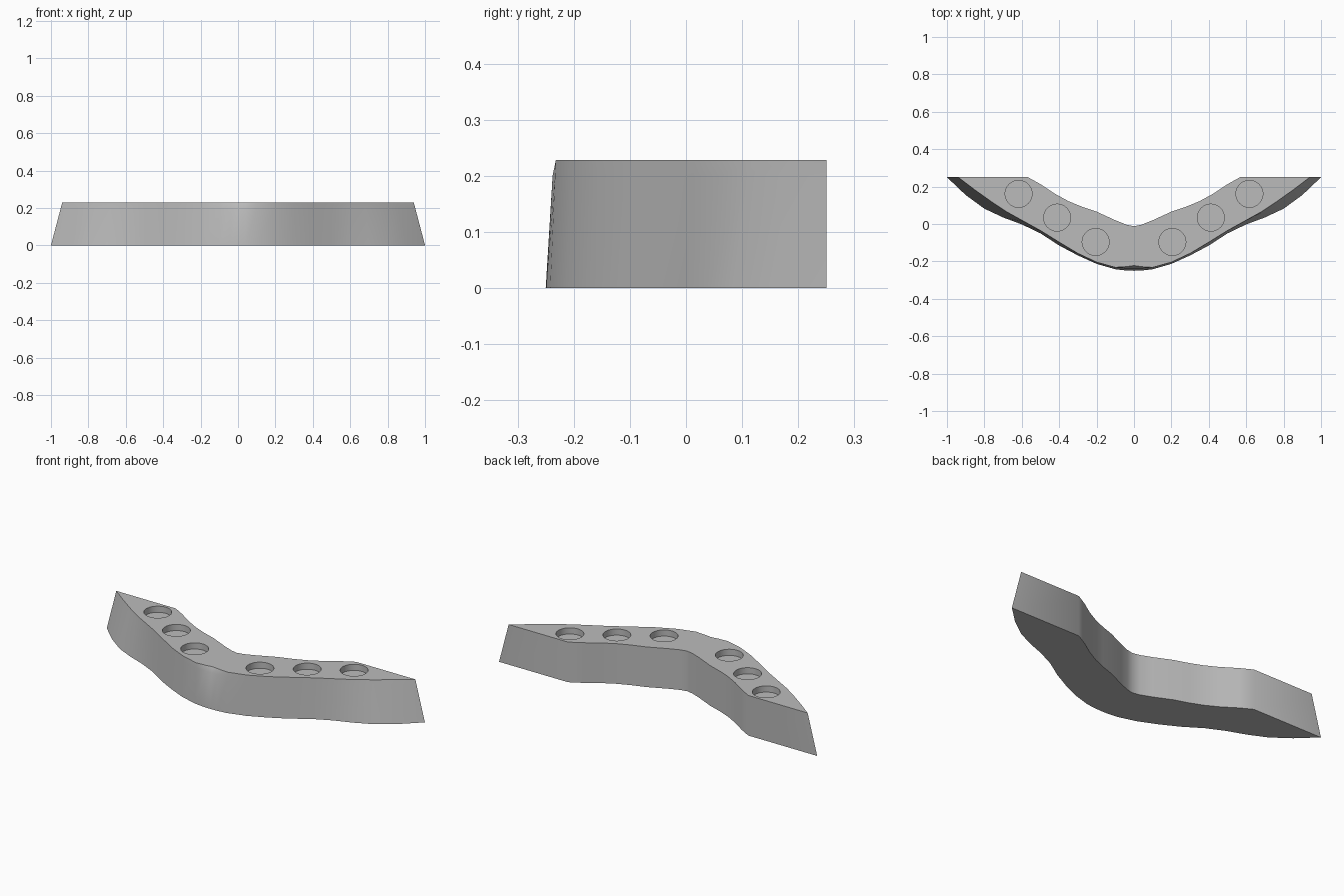
import bpy
import bmesh

cube = bpy.data.objects.get("Cube")
if cube:
    bpy.data.objects.remove(cube, do_unlink=True)

HEIGHT = 0.228
HOLE_DEPTH = 0.035

grey = bpy.data.materials.new("plain grey")
grey.use_nodes = True
grey.diffuse_color = (0.5, 0.5, 0.5, 1)
grey.node_tree.nodes["Principled BSDF"].inputs["Base Color"].default_value = (0.5, 0.5, 0.5, 1)

# Half outlines, from the middle to the tip
front_bottom = [(0, -0.25), (0.04, -0.249), (0.1, -0.242), (0.2, -0.213), (0.3, -0.168), (0.4, -0.115),
                (0.5, -0.05), (0.6, -0.002), (0.7, 0.035), (0.8, 0.082), (0.9, 0.155), (1, 0.25)]
front_top = [(0, -0.236), (0.04, -0.236), (0.1, -0.232), (0.2, -0.204), (0.3, -0.157), (0.4, -0.097),
             (0.5, -0.035), (0.59, 0.015), (0.68, 0.065), (0.76, 0.118), (0.85, 0.182), (0.94, 0.25)]
back = [(0.567, 0.25), (0.5, 0.213), (0.42, 0.16), (0.35, 0.122), (0.28, 0.093),
        (0.2, 0.066), (0.1, 0.02), (0.04, -0.004), (0, -0.012)]


def blend(a, b, t):
    return [(p[0] + (q[0] - p[0]) * t, p[1] + (q[1] - p[1]) * t) for p, q in zip(a, b)]


def outline(front):
    half = front + back
    return half + [(-x, y) for x, y in half[-2:0:-1]]


def new_object(name, bm):
    bmesh.ops.recalc_face_normals(bm, faces=bm.faces[:])
    mesh = bpy.data.meshes.new(name)
    bm.to_mesh(mesh)
    bm.free()
    mesh.materials.append(grey)
    obj = bpy.data.objects.new(name, mesh)
    bpy.context.collection.objects.link(obj)
    return obj


# Curved body, lofted through level rings, with a small dent in the upper front edge
dented_top = [(0, -0.222), (0.04, -0.228)] + front_top[2:]
levels = [(0, front_bottom), (HEIGHT * 0.88, blend(front_bottom, front_top, 0.88)), (HEIGHT, dented_top)]
bm = bmesh.new()
rings = [[bm.verts.new((x, y, z)) for x, y in outline(front)] for z, front in levels]
count = len(rings[0])
for low, high in zip(rings, rings[1:]):
    for i in range(count):
        j = (i + 1) % count
        bm.faces.new((low[i], low[j], high[j], high[i]))
bm.faces.new(rings[0])
bm.faces.new(rings[-1])
body = new_object("curved_body", bm)

# Six shallow round sockets in the top
bm = bmesh.new()
for side in (-1, 1):
    for x, y in [(0.205, -0.096), (0.411, 0.034), (0.617, 0.161)]:
        drill = bmesh.ops.create_cone(bm, cap_ends=True, segments=48, radius1=0.072,
                                      radius2=0.072, depth=2 * HOLE_DEPTH)
        bmesh.ops.translate(bm, verts=drill["verts"], vec=(side * x, y, HEIGHT))
cutter = new_object("socket_cutter", bm)
cutter.hide_render = True

cut = body.modifiers.new("sockets", "BOOLEAN")
cut.object = cutter
cut.operation = "DIFFERENCE"
cut.solver = "EXACT"
bpy.context.view_layer.objects.active = body
body.select_set(True)
bpy.ops.object.modifier_apply(modifier=cut.name)
bpy.data.objects.remove(cutter, do_unlink=True)
bpy.ops.object.shade_smooth_by_angle(angle=0.6)
